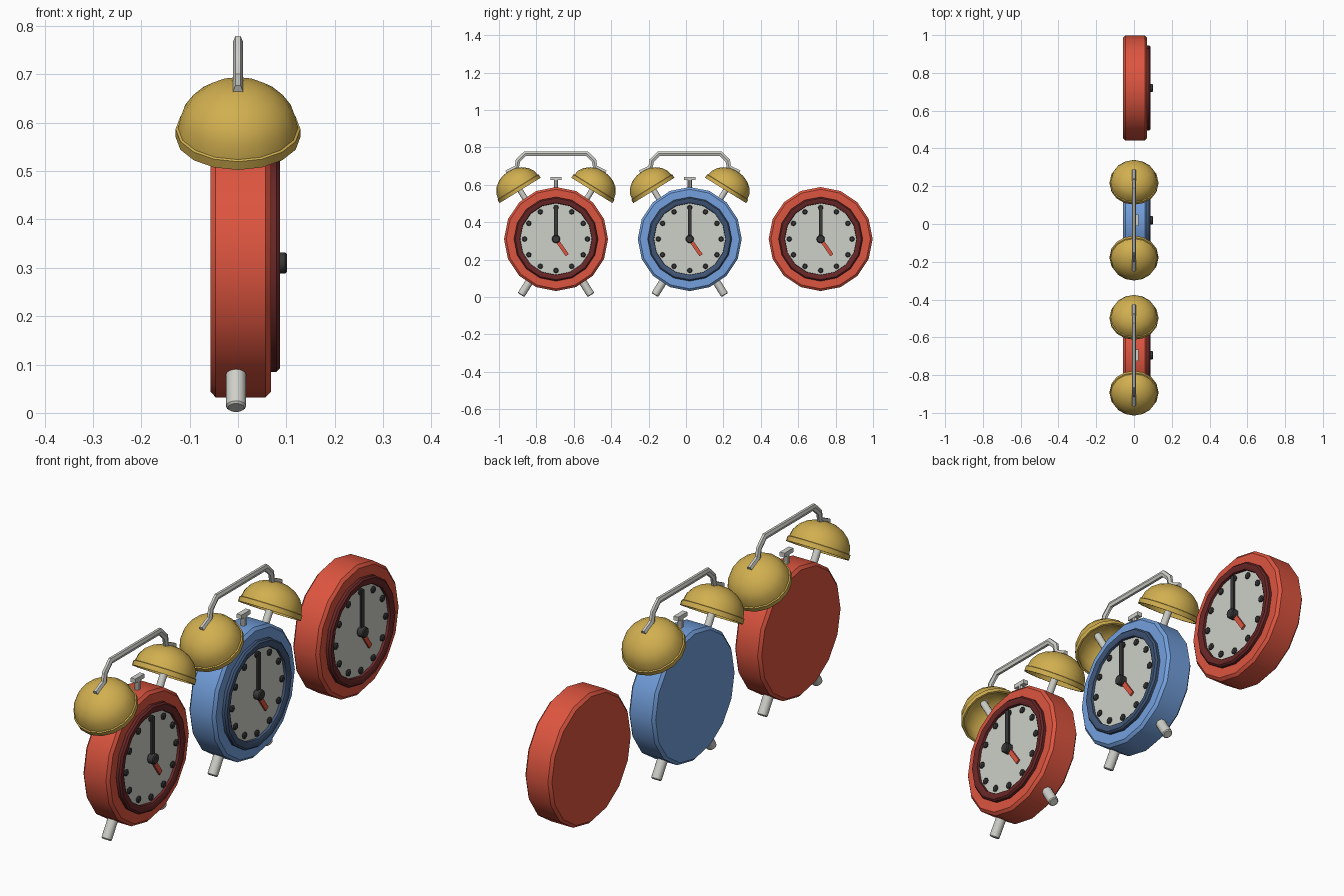
import bpy, bmesh
from math import sin, cos, tau, radians
from mathutils import Vector, Matrix

if "Cube" in bpy.data.objects:
    bpy.data.objects.remove(bpy.data.objects["Cube"])


def material(name, r, g, b):
    m = bpy.data.materials.new(name)
    m.use_nodes = True
    m.diffuse_color = (r, g, b, 1)
    m.node_tree.nodes["Principled BSDF"].inputs["Base Color"].default_value = (r, g, b, 1)
    return m


red = material("red enamel", .72, .09, .05)
blue = material("blue enamel", .17, .35, .72)
dark_red = material("dark red trim", .14, .02, .02)
dark_blue = material("dark blue trim", .05, .09, .18)
gold = material("brass", .64, .43, .08)
white = material("dial white", .61, .63, .58)
silver = material("pale metal", .63, .63, .59)
black = material("charcoal", .04, .04, .04)


def smooth(ob, angle=38):
    bpy.ops.object.select_all(action='DESELECT')
    ob.select_set(True)
    bpy.context.view_layer.objects.active = ob
    bpy.ops.object.shade_smooth_by_angle(angle=radians(angle))


def finish(name, bm, mat):
    bmesh.ops.recalc_face_normals(bm, faces=bm.faces)
    me = bpy.data.meshes.new(name)
    bm.to_mesh(me)
    bm.free()
    me.materials.append(mat)
    ob = bpy.data.objects.new(name, me)
    bpy.context.collection.objects.link(ob)
    smooth(ob)
    return ob


def lathe(name, profile, mat, origin, axis, segs=16, closed=False):
    """Spin (height, radius) points around an axis through origin."""
    bm = bmesh.new()
    rings = [[bm.verts.new((r * cos(tau * i / segs), r * sin(tau * i / segs), h))
              for i in range(segs)] for h, r in profile]
    pairs = list(zip(rings, rings[1:]))
    if closed:
        pairs.append((rings[-1], rings[0]))
    for a, b in pairs:
        for i in range(segs):
            j = (i + 1) % segs
            bm.faces.new((a[i], a[j], b[j], b[i]))
    bmesh.ops.remove_doubles(bm, verts=bm.verts, dist=1e-5)
    turn = Vector(axis).to_track_quat('Z', 'Y').to_matrix().to_4x4()
    bm.transform(Matrix.Translation(origin) @ turn)
    return finish(name, bm, mat)


def rod(name, r, start, end, mat, segs=12, bevel=.004):
    a, d = Vector(start), Vector(end) - Vector(start)
    n = d.length
    profile = [(0, 0), (0, r - bevel), (bevel, r), (n - bevel, r), (n, r - bevel), (n, 0)]
    return lathe(name, profile, mat, a, d, segs)


def box(name, size, centre, mat, turn=0):
    bm = bmesh.new()
    bmesh.ops.create_cube(bm, size=1)
    bm.transform(Matrix.Translation(centre) @ Matrix.Rotation(turn, 4, 'X')
                 @ Matrix.Diagonal((*size, 1)))
    return finish(name, bm, mat)


def hand(name, angle, length, width, x, centre, mat):
    """Flat pointer turned clockwise from twelve o'clock."""
    middle = centre + Vector((x, sin(angle) * length / 2, cos(angle) * length / 2))
    box(name, (.008, width, length), middle, mat, -angle)


def case(tag, c, paint, trim):
    X = (1, 0, 0)
    lathe(tag + "_case", [(-.057, 0), (-.057, .266), (-.046, .278), (.057, .278),
                          (.068, .266), (.068, 0)], paint, c, X)
    lathe(tag + "_bezel", [(.06, .225), (.08, .225), (.087, .218), (.087, .2),
                           (.082, .192), (.06, .19)], trim, c, X, closed=True)
    lathe(tag + "_dial", [(.066, .194), (.071, .194), (.071, 0)], white, c, X)
    for i in range(12):
        a = tau * i / 12
        p = c + Vector((.07, .168 * sin(a), .168 * cos(a)))
        rod(f"{tag}_hour_dot_{i + 1}", .014, p, p + Vector((.012, 0, 0)), black, 8)
    hand(tag + "_minute_hand", 0, .178, .019, .083, c, black)
    hand(tag + "_hour_hand", radians(145), .105, .02, .078, c, red)
    rod(tag + "_hub", .022, c + Vector((.07, 0, 0)), c + Vector((.101, 0, 0)), black)


def fittings(tag, c):
    for side, s in (("left", 1), ("right", -1)):
        # foot splayed out from the case
        out = Vector((0, s * sin(radians(32)), -cos(radians(32))))
        base = c + Vector((-.004, 0, 0))
        rod(f"{tag}_{side}_foot", .021, base + out * .25, base + out * .353, silver)
        # hollow bell on a tilted post
        axis = Vector((0, s * .525, .851))
        rim = c + Vector((0, s * .192, .26))
        outer = [(0, .129), (.02, .129), (.022, .124)]
        outer += [(.02 + .1 * sin(radians(t)), .124 * cos(radians(t))) for t in (18, 36, 54, 72, 90)]
        inner = [(.014 + .095 * sin(radians(t)), .118 * cos(radians(t))) for t in (90, 60, 30, 0)]
        lathe(f"{tag}_{side}_bell", outer + inner + [(0, .121)], gold, rim, axis, closed=True)
        rod(f"{tag}_{side}_bell_post", .015, rim - axis * .1, rim + axis * .112, silver)
    # carrying handle joining the bell tops
    half = [(.265, .355), (.21, .383), (.203, .42), (.165, .457)]
    path = [(-y, z) for y, z in half] + half[::-1]
    cu = bpy.data.curves.new(tag + "_handle", 'CURVE')
    cu.dimensions = '3D'
    cu.bevel_depth = .015
    cu.bevel_resolution = 1
    cu.use_fill_caps = True
    sp = cu.splines.new('POLY')
    sp.points.add(len(path) - 1)
    for p, (y, z) in zip(sp.points, path):
        p.co = (0, y, z, 1)
    cu.materials.append(silver)
    ob = bpy.data.objects.new(tag + "_handle", cu)
    bpy.context.collection.objects.link(ob)
    ob.location = c
    ob.scale.x = .7
    bpy.ops.object.select_all(action='DESELECT')
    ob.select_set(True)
    bpy.context.view_layer.objects.active = ob
    bpy.ops.object.convert(target='MESH')
    smooth(bpy.context.view_layer.objects.active)
    # striker between the bells
    top = c + Vector((.012, 0, .26))
    rod(tag + "_striker_stem", .011, top, top + Vector((0, 0, .06)), silver, 8)
    box(tag + "_striker_head", (.022, .06, .018), top + Vector((0, 0, .064)), silver)


for tag, y, paint, trim, full in (("first_clock", -.695, red, dark_red, True),
                                  ("second_clock", .02, blue, dark_blue, True),
                                  ("plain_clock", .72, red, dark_red, False)):
    centre = Vector((0, y, .31))
    case(tag, centre, paint, trim)
    if full:
        fittings(tag, centre)
